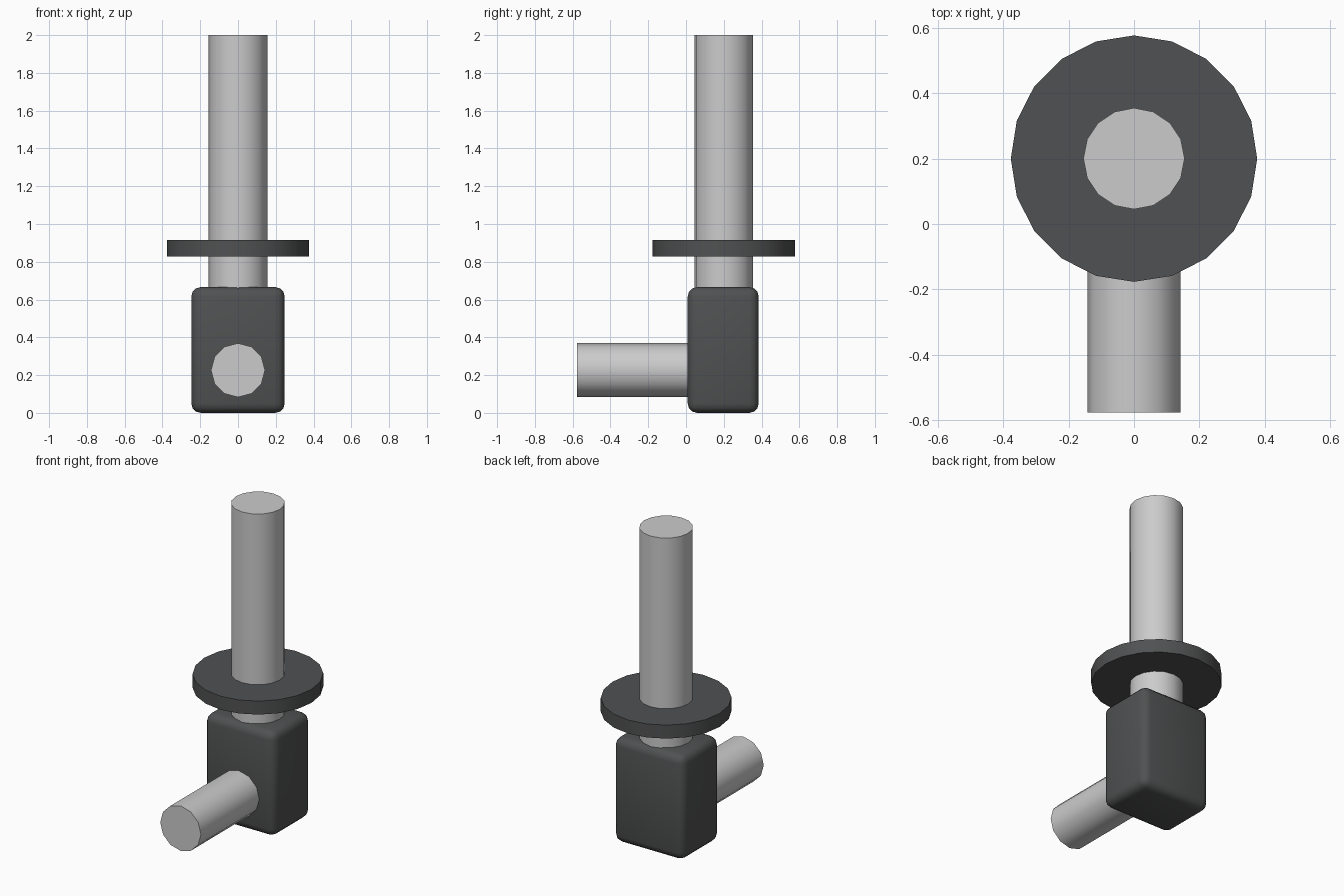
import bpy
from math import pi, radians

if "Cube" in bpy.data.objects:
    bpy.data.objects.remove(bpy.data.objects["Cube"])

dark = bpy.data.materials.new("dark_plastic")
dark.diffuse_color = (0.08, 0.082, 0.084, 1)
dark.use_nodes = True
dark.node_tree.nodes["Principled BSDF"].inputs["Base Color"].default_value = dark.diffuse_color


def finish(name, mat=None):
    ob = bpy.context.object
    ob.name = name
    bpy.ops.object.transform_apply(location=False, rotation=True, scale=True)
    if mat:
        ob.data.materials.append(mat)
    bpy.ops.object.shade_smooth_by_angle(angle=radians(40))
    return ob


def cylinder(name, sides, radius, length, loc, rot=(0, 0, 0), mat=None):
    bpy.ops.mesh.primitive_cylinder_add(vertices=sides, radius=radius, depth=length,
                                        location=loc, rotation=rot)
    return finish(name, mat)


# Rounded housing block
bpy.ops.mesh.primitive_cube_add(size=1, location=(0, 0.197, 0.333))
bpy.context.object.scale = (0.494, 0.376, 0.666)
bpy.ops.object.transform_apply(location=False, rotation=False, scale=True)
bev = bpy.context.object.modifiers.new("rounded_edges", 'BEVEL')
bev.width = 0.05
bev.segments = 3
bpy.ops.object.modifier_apply(modifier=bev.name)
finish("housing", dark)

# Vertical post rising from the housing
cylinder("post", 16, 0.155, 1.40, (0, 0.2, 1.30))

# Collar disc around the post
cylinder("collar", 20, 0.377, 0.086, (0, 0.2, 0.871), mat=dark)

# Stub shaft pointing to the front
cylinder("front_shaft", 12, 0.143, 0.637, (0, -0.2585, 0.226), (pi / 2, 0, 0))
